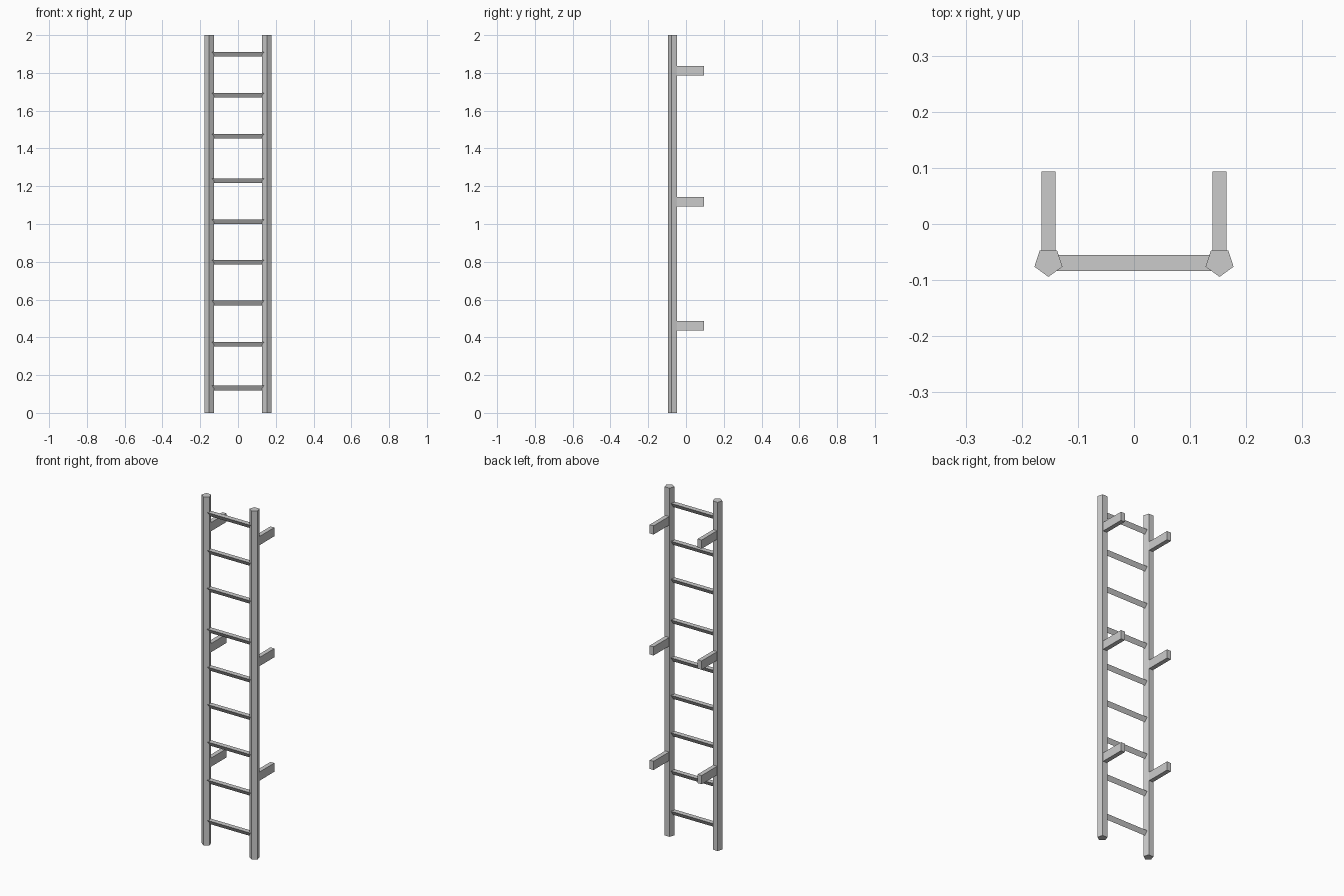
import bpy
from math import radians

if "Cube" in bpy.data.objects:
    bpy.data.objects.remove(bpy.data.objects["Cube"])

RAIL_X, RAIL_Y = 0.1525, -0.068


def prism(name, sides, radius, length, location, rotation):
    bpy.ops.mesh.primitive_cylinder_add(vertices=sides, radius=radius, depth=length,
                                        location=location, rotation=rotation)
    bpy.context.object.name = name


for side, x in (("left", -RAIL_X), ("right", RAIL_X)):
    # Five-sided upright rail, one corner facing the front
    prism(f"{side}_rail", 5, 0.0262, 2.0, (x, RAIL_Y, 1.0), (0, 0, radians(180)))

    # Wall brackets running back from the rail
    for i, z in enumerate((0.461, 1.118, 1.812)):
        front, back = -0.06, 0.094
        bpy.ops.mesh.primitive_cube_add(size=1, location=(x, (front + back) / 2, z))
        bracket = bpy.context.object
        bracket.name = f"{side}_bracket_{i + 1}"
        bracket.scale = (0.025, back - front, 0.05)

# Three-sided rungs, flat tread on top and ridge below, ends sunk into the rails
R = 0.0165
for i, z in enumerate((0.132, 0.363, 0.582, 0.797, 1.012, 1.229, 1.464, 1.681, 1.898)):
    prism(f"rung_{i + 1}", 3, R, 2 * RAIL_X, (0, -0.0695, z + R / 4),
          (radians(-90), 0, radians(90)))
